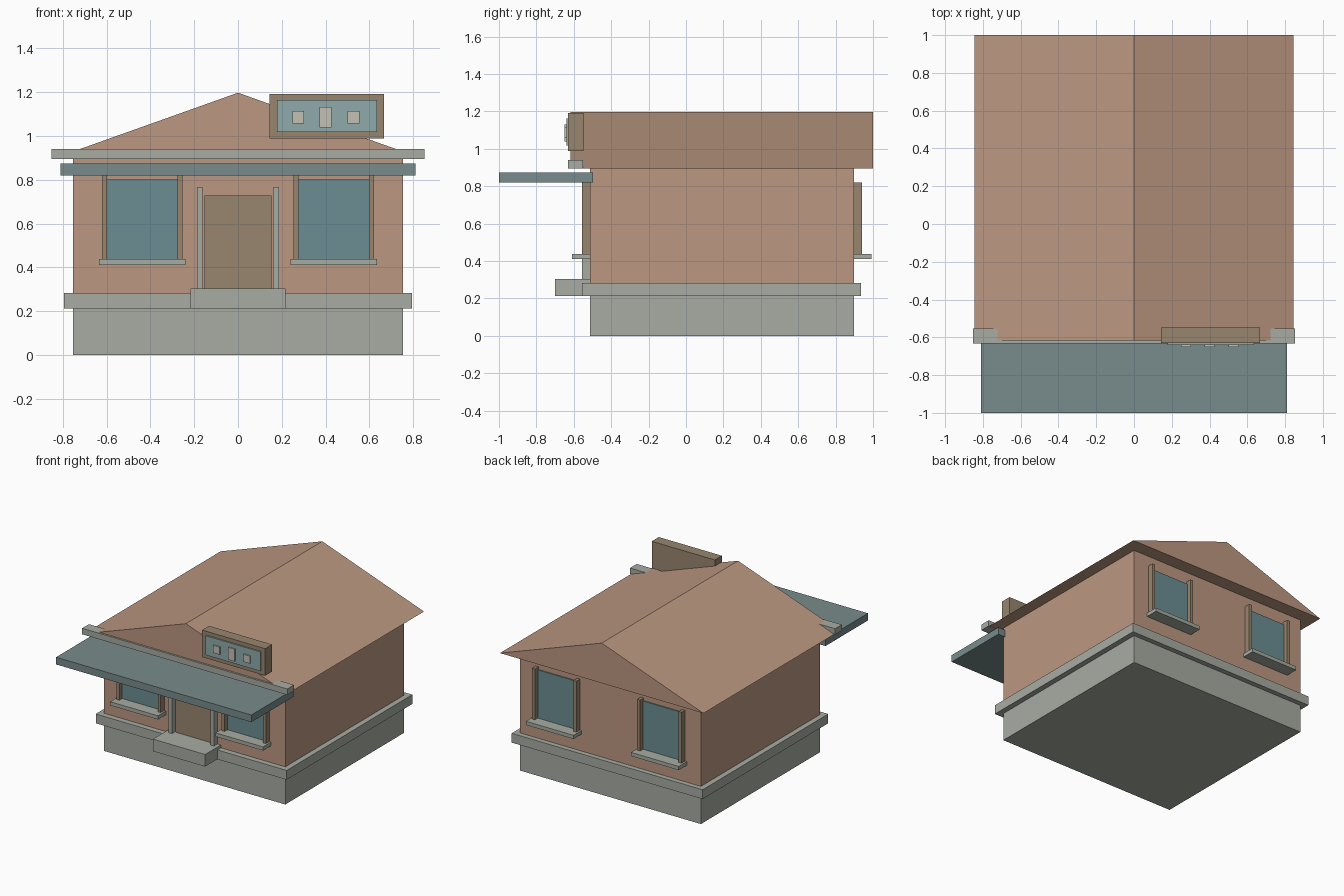
import bpy, bmesh

if "Cube" in bpy.data.objects:
    bpy.data.objects.remove(bpy.data.objects["Cube"])


def material(name, rgb):
    m = bpy.data.materials.new(name)
    m.diffuse_color = (*[c ** 2.2 for c in rgb], 1)
    m.use_nodes = True
    m.node_tree.nodes["Principled BSDF"].inputs["Base Color"].default_value = m.diffuse_color
    return m


BRICK = material("brick", (0.73, 0.59, 0.50))
STONE = material("stone", (0.65, 0.67, 0.63))
WOOD = material("wood", (0.59, 0.52, 0.43))
GLASS = material("glass", (0.42, 0.55, 0.57))
SLATE = material("slate", (0.47, 0.54, 0.54))
PANEL = material("pale_teal", (0.56, 0.66, 0.66))
CREAM = material("cream", (0.76, 0.75, 0.70))


def finish(name, bm, mat):
    mesh = bpy.data.meshes.new(name)
    bmesh.ops.recalc_face_normals(bm, faces=bm.faces)
    bm.to_mesh(mesh)
    bm.free()
    mesh.materials.append(mat)
    obj = bpy.data.objects.new(name, mesh)
    bpy.context.collection.objects.link(obj)
    return obj


def box(name, xs, ys, zs, mat):
    """Box from its (low, high) extents on each axis."""
    bm = bmesh.new()
    bmesh.ops.create_cube(bm, size=1)
    for v in bm.verts:
        v.co = [(a + b) / 2 + c * abs(b - a)
                for c, (a, b) in zip(v.co, (xs, ys, zs))]
    return finish(name, bm, mat)


def window(name, cx, wall, out):
    """Glass, two side posts and a sill; out is the facing direction in y."""
    back = wall - out * 0.02
    box(name + "_glass", (cx - 0.162, cx + 0.162), (back, wall + out * 0.008),
        (0.435, 0.80), GLASS)
    for s, label in ((-1, "left"), (1, "right")):
        px = cx + s * 0.172
        box(f"{name}_{label}_post", (px - 0.012, px + 0.012),
            (back, wall + out * 0.043), (0.43, 0.82), WOOD)
    box(name + "_sill", (cx - 0.198, cx + 0.198), (back, wall + out * 0.096),
        (0.41, 0.438), STONE)


FRONT, BACK = -0.513, 0.897

# Body
box("foundation", (-0.752, 0.752), (FRONT, BACK), (0, 0.22), STONE)
box("plinth_band", (-0.793, 0.793), (-0.555, 0.935), (0.213, 0.283), STONE)
box("walls", (-0.752, 0.752), (FRONT, BACK), (0.25, 0.90), BRICK)

# Gable roof prism
bm = bmesh.new()
profile = [(-0.845, 0.896), (0.845, 0.896), (0, 1.197)]
face = bm.faces.new([bm.verts.new((x, -0.618, z)) for x, z in profile])
ext = bmesh.ops.extrude_face_region(bm, geom=[face], use_keep_orig=True)
bmesh.ops.translate(bm, vec=(0, 1.618, 0),
                    verts=[g for g in ext["geom"] if isinstance(g, bmesh.types.BMVert)])
finish("roof", bm, BRICK)

# Front cornice and canopy
box("cornice", (-0.852, 0.852), (-0.632, -0.552), (0.895, 0.94), STONE)
box("canopy", (-0.811, 0.811), (-1.0, -0.497), (0.82, 0.874), SLATE)

# Doorway
box("door_step", (-0.217, 0.217), (-0.70, -0.50), (0.213, 0.304), STONE)
box("door", (-0.154, 0.154), (-0.521, -0.49), (0.29, 0.728), WOOD)
for s, label in ((-1, "left"), (1, "right")):
    box(f"door_{label}_post", sorted((s * 0.161, s * 0.188)), (-0.555, -0.49),
        (0.28, 0.767), STONE)

# Windows, two on the front and two on the back
for cx, side in ((-0.437, "left"), (0.437, "right")):
    window(f"front_{side}_window", cx, FRONT, -1)
    window(f"back_{side}_window", cx, BACK, 1)

# Roof sign board with raised panel and three plain blocks
box("sign_board", (0.143, 0.667), (-0.63, -0.547), (0.989, 1.192), WOOD)
box("sign_panel", (0.177, 0.634), (-0.64, -0.60), (1.018, 1.163), PANEL)
for i, (cx, h) in enumerate(((0.275, 0.028), (0.40, 0.046), (0.527, 0.028))):
    box(f"sign_block_{i + 1}", (cx - 0.027, cx + 0.027), (-0.65, -0.61),
        (1.085 - h, 1.085 + h), CREAM)
